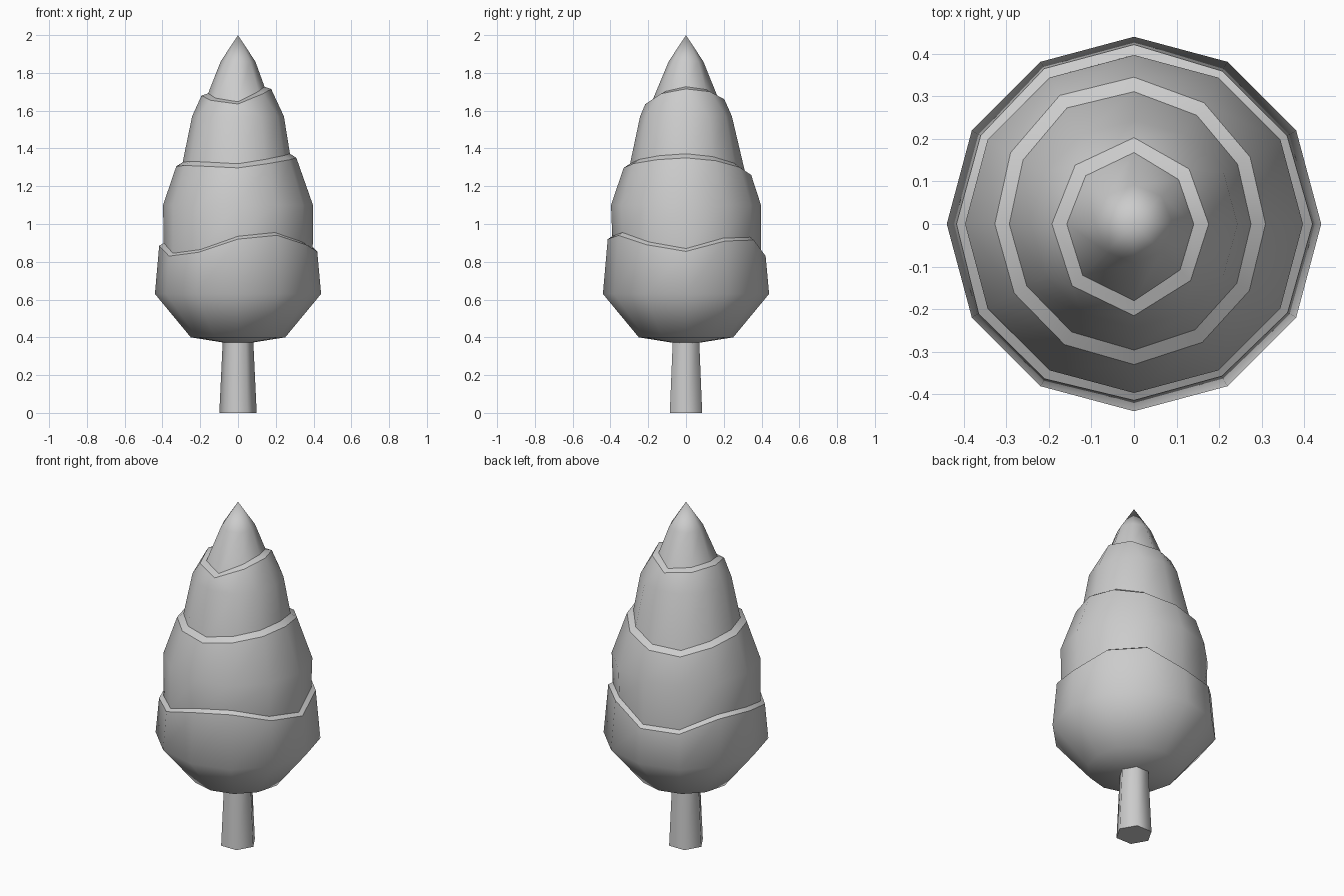
import bpy, bmesh
from math import sin, cos, tau

if "Cube" in bpy.data.objects:
    bpy.data.objects.remove(bpy.data.objects["Cube"])


def ring(bm, n, radii, heights, sharp=False):
    """Closed loop of n edges; radius and height may vary round the loop."""
    vs = [bm.verts.new((radii[i] * cos(tau * i / n), radii[i] * sin(tau * i / n), heights[i]))
          for i in range(n)]
    es = [bm.edges.new((vs[i], vs[(i + 1) % n])) for i in range(n)]
    for e in es:
        e.smooth = not sharp
    return vs, es


def flat_ring(bm, n, r, z, sharp=False):
    return ring(bm, n, [r] * n, [z] * n, sharp)


def rim(bm, r0, z0, slope, zs, width, rise):
    """Uneven ledge: outer lip and inner edge, radius shrinking with height."""
    n = len(zs)
    outer = [r0 + slope * (z - z0) for z in zs]
    return [ring(bm, n, outer, zs, True),
            ring(bm, n, [r - width for r in outer], [z + rise for z in zs], True)]


def fan(bm, loop, z):
    tip = bm.verts.new((0, 0, z))
    vs = loop[0]
    for i, v in enumerate(vs):
        bm.faces.new((v, vs[(i + 1) % len(vs)], tip))


def finish(bm, name):
    for f in bm.faces:
        f.smooth = True
    bmesh.ops.recalc_face_normals(bm, faces=bm.faces)
    me = bpy.data.meshes.new(name)
    bm.to_mesh(me)
    bm.free()
    ob = bpy.data.objects.new(name, me)
    bpy.context.collection.objects.link(ob)
    return ob


# Tiered foliage: heights of each ledge, counter-clockwise from +x
low = [.855, .91, .915, .83, .83, .90, .885, .83, .85, .92, .94, .89]
mid = [1.35, 1.335, 1.30, 1.26, 1.25, 1.285, 1.305, 1.31, 1.305, 1.297, 1.32, 1.34]
top = [1.715, 1.70, 1.66, 1.675, 1.68, 1.655, 1.635, 1.69]

bm = bmesh.new()
loops = [flat_ring(bm, 12, .25, .40), flat_ring(bm, 12, .44, .63)]
loops += rim(bm, .42, .85, -.08, low, .024, .015)
loops += [flat_ring(bm, 12, .397, 1.10)]
loops += rim(bm, .345, 1.26, -.4, mid, .034, .022)
loops += [flat_ring(bm, 12, .243, 1.57)]
loops += rim(bm, .198, 1.67, -.5, top, .035, .012)
loops += [flat_ring(bm, 8, .092, 1.86)]
for a, b in zip(loops, loops[1:]):
    bmesh.ops.bridge_loops(bm, edges=a[1] + b[1])
fan(bm, loops[0], .36)
fan(bm, loops[-1], 2.0)
finish(bm, "foliage")

# Six-sided tapered trunk
bm = bmesh.new()
foot = flat_ring(bm, 6, .099, 0, True)
head = flat_ring(bm, 6, .08, .40)
bmesh.ops.bridge_loops(bm, edges=foot[1] + head[1])
bm.faces.new(foot[0])
finish(bm, "trunk")
